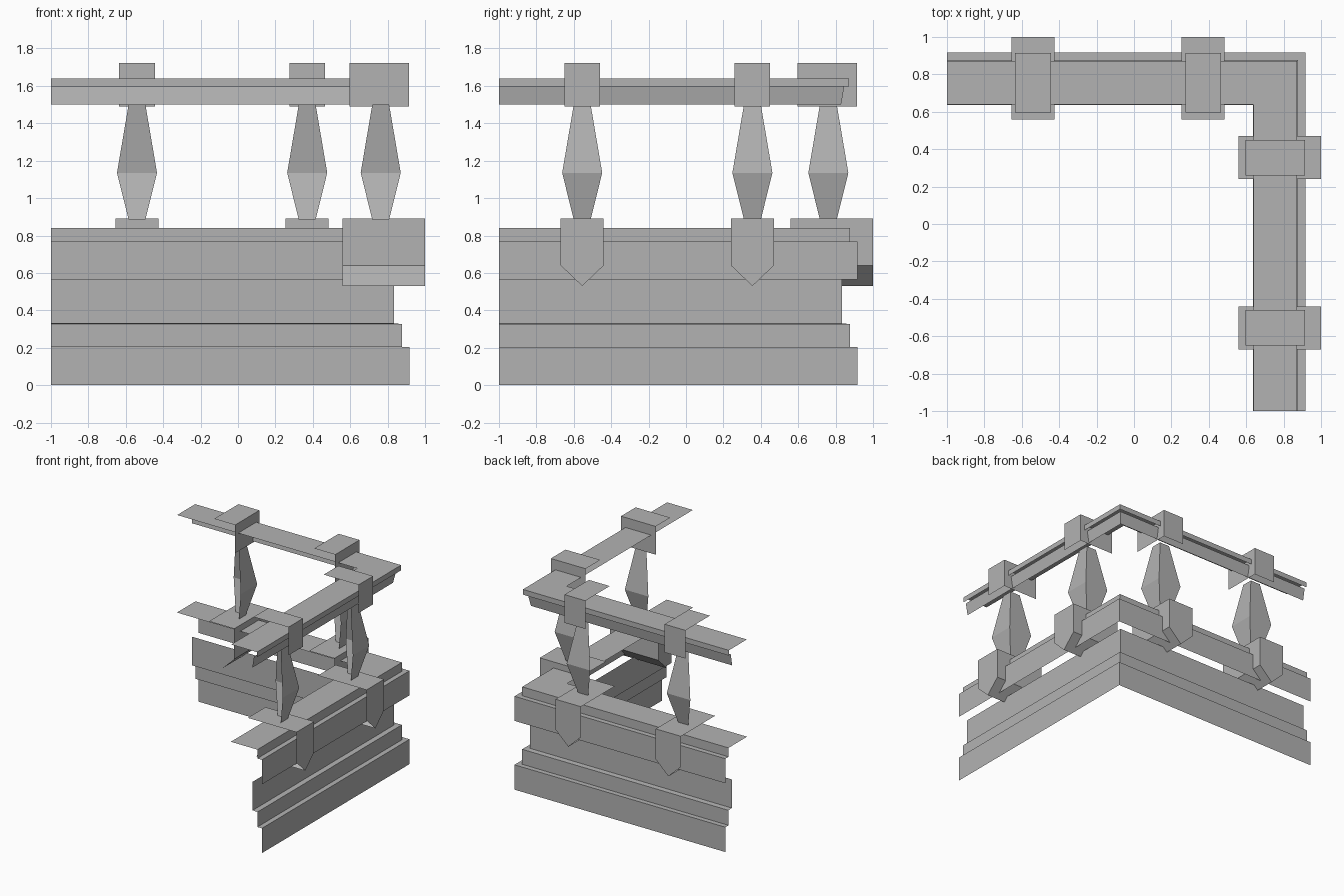
import bpy

if "Cube" in bpy.data.objects:
    bpy.data.objects.remove(bpy.data.objects["Cube"])

stone = bpy.data.materials.new("stone")
stone.diffuse_color = (0.45, 0.45, 0.45, 1)
stone.use_nodes = True
stone.node_tree.nodes["Principled BSDF"].inputs["Base Color"].default_value = stone.diffuse_color


def make(name, verts, faces):
    me = bpy.data.meshes.new(name)
    me.from_pydata(verts, [], faces)
    me.materials.append(stone)
    me.update()
    ob = bpy.data.objects.new(name, me)
    bpy.context.collection.objects.link(ob)
    return ob


def sweep(name, profile):
    """Carry an open (offset, z) profile round the mitred corner."""
    n = len(profile)
    verts = [(x, y, z) for leg in range(3) for o, z in profile
             for x, y in [((-1, o), (o, o), (o, -1))[leg]]]
    faces = [(i * n + k, (i + 1) * n + k, (i + 1) * n + k + 1, i * n + k + 1)
             for i in range(2) for k in range(n - 1)]
    return make(name, verts, faces)


def block(name, outline, inner, outer, s, right):
    """Block over the arm: outer face, plus the top and +x / +y side of the outline.
    The other side, underside and inner end stay open like the original shell."""
    n = len(outline)
    pts = [(a, o, z) for o in (inner, outer) for a, z in outline]
    walls = [i for i in range(n)
             if outline[i][1] == outline[(i + 1) % n][1] > outline[-1][1]  # top
             or (outline[i][0] + outline[(i + 1) % n][0]) * (-1 if right else 1) > 0]
    faces = [(i, (i + 1) % n, (i + 1) % n + n, i + n) for i in walls]
    faces.append(tuple(range(n, 2 * n)))
    verts = [(o, -a + s, z) if right else (a + s, o, z) for a, o, z in pts]
    return make(name, verts, faces)


def baluster(name, x, y):
    """Square double taper, with its two outward (+x and +y) sides."""
    rings = [(0.045, 0.885), (0.107, 1.135), (0.045, 1.50)]
    verts = [(x + dx * r, y + dy * r, z) for r, z in rings
             for dx, dy in ((1, -1), (1, 1), (-1, 1))]
    faces = [(k * 3 + i, k * 3 + i + 1, k * 3 + 4 + i, k * 3 + 3 + i)
             for k in range(2) for i in range(2)]
    return make(name, verts, faces)


# Stepped lower wall, overhanging ledge and handrail (open sheets)
sweep("lower_wall", [(0.834, 0.565), (0.834, 0.33), (0.876, 0.327), (0.876, 0.204),
                     (0.917, 0.204), (0.917, 0)])
sweep("ledge", [(0.635, 0.84), (0.876, 0.84), (0.876, 0.767), (0.917, 0.767), (0.917, 0.565)])
sweep("rail_top", [(0.638, 1.64), (0.872, 1.64), (0.872, 1.597)])
sweep("rail_band", [(0.846, 1.597), (0.829, 1.50)])

# Pedestals, balusters and rail caps on both arms
PEDESTAL = [(-0.115, 0.64), (-0.115, 0.89), (0.115, 0.89), (0.115, 0.64), (0, 0.53)]
CAP = [(-0.095, 1.49), (-0.095, 1.722), (0.095, 1.722), (0.095, 1.49)]
for right, arm, stations in ((False, "back", (-0.54, 0.37)), (True, "right", (-0.555, 0.355))):
    for i, s in enumerate(stations, 1):
        block(f"{arm}_pedestal_{i}", PEDESTAL, 0.558, 1.0, s, right)
        baluster(f"{arm}_baluster_{i}", *((0.763, s) if right else (s, 0.761)))
        block(f"{arm}_rail_cap_{i}", CAP, 0.597, 0.913, s, right)
